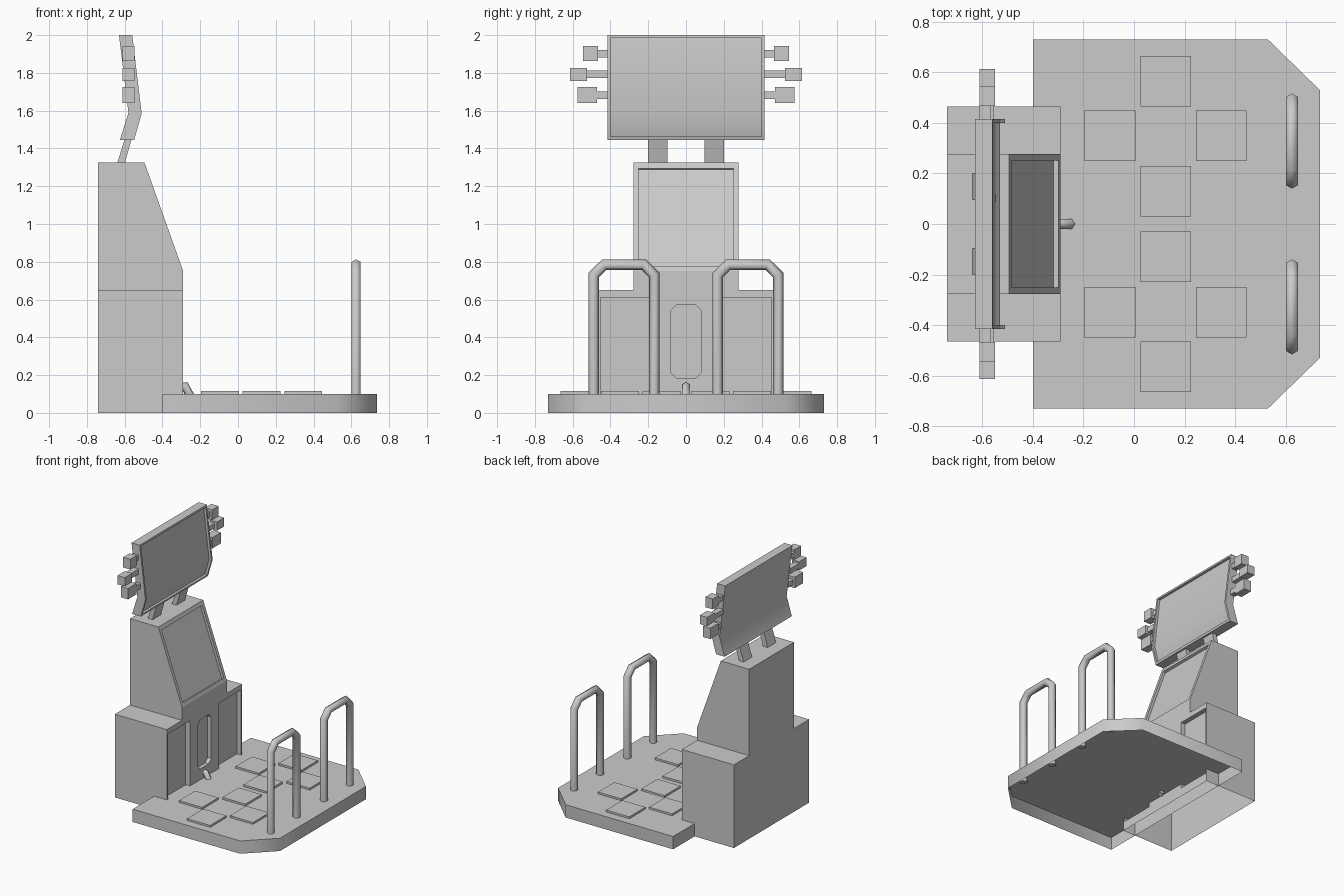
import bpy, bmesh, math
from mathutils import Vector

if "Cube" in bpy.data.objects:
    bpy.data.objects.remove(bpy.data.objects["Cube"])

MAP = {'x': lambda u, v, a: (a, u, v),
       'y': lambda u, v, a: (u, a, v),
       'z': lambda u, v, a: (u, v, a)}


def finish(name, bm, angle=50):
    bmesh.ops.recalc_face_normals(bm, faces=bm.faces)
    me = bpy.data.meshes.new(name)
    bm.to_mesh(me)
    bm.free()
    ob = bpy.data.objects.new(name, me)
    bpy.context.collection.objects.link(ob)
    smooth(ob, angle)
    return ob


def smooth(ob, angle):
    bpy.ops.object.select_all(action='DESELECT')
    ob.select_set(True)
    bpy.context.view_layer.objects.active = ob
    bpy.ops.object.shade_smooth_by_angle(angle=math.radians(angle))


def prism(name, pts, axis, a, b):
    """Extrude a 2D outline along an axis from a to b."""
    bm = bmesh.new()
    lo = [bm.verts.new(MAP[axis](u, v, a)) for u, v in pts]
    hi = [bm.verts.new(MAP[axis](u, v, b)) for u, v in pts]
    bm.faces.new(lo)
    bm.faces.new(hi)
    n = len(pts)
    for i in range(n):
        j = (i + 1) % n
        bm.faces.new((lo[i], lo[j], hi[j], hi[i]))
    return finish(name, bm)


def rect(u0, u1, v0, v1):
    return [(u0, v0), (u1, v0), (u1, v1), (u0, v1)]


def tube(name, path, axis, a, r, sides=6):
    """Sweep a polygon section along a planar path with mitred corners."""
    bm = bmesh.new()
    P = [Vector(p) for p in path]
    rings = []
    for i, p in enumerate(P):
        d0 = (p - P[i - 1]).normalized() if i else (P[1] - p).normalized()
        d1 = (P[i + 1] - p).normalized() if i < len(P) - 1 else d0
        t = (d0 + d1).normalized()
        n = Vector((-t.y, t.x)) / t.dot(d1)
        ring = []
        for k in range(sides):
            w = 2 * math.pi * k / sides
            q = p + n * r * math.cos(w)
            ring.append(bm.verts.new(MAP[axis](q.x, q.y, a + r * math.sin(w))))
        rings.append(ring)
    for A, B in zip(rings, rings[1:]):
        for k in range(sides):
            m = (k + 1) % sides
            bm.faces.new((A[k], A[m], B[m], B[k]))
    bm.faces.new(rings[0])
    bm.faces.new(rings[-1])
    return finish(name, bm, 65)


def cut(ob, cutter):
    m = ob.modifiers.new("cut", 'BOOLEAN')
    m.operation = 'DIFFERENCE'
    m.solver = 'EXACT'
    m.object = cutter
    cutter.hide_render = True
    bpy.context.view_layer.objects.active = ob
    bpy.ops.object.modifier_apply(modifier=m.name)
    bpy.data.objects.remove(cutter)


def open_bottom(ob):
    """Remove the downward faces at the lowest level, leaving a shell."""
    bm = bmesh.new()
    bm.from_mesh(ob.data)
    z0 = min(v.co.z for v in bm.verts)
    low = [f for f in bm.faces if all(v.co.z < z0 + 1e-4 for v in f.verts)]
    bmesh.ops.delete(bm, geom=low, context='FACES_ONLY')
    bm.to_mesh(ob.data)
    bm.free()


# Dance platform with chamfered outer corners, open underneath
open_bottom(prism("platform", [(-.40, -.73), (.53, -.73), (.735, -.53), (.735, .53),
                               (.53, .73), (-.40, .73)], 'z', 0, .10))

# Step pads
pads = [(.125, s * y) for s in (-1, 1) for y in (.13, .565)]
pads += [(x, s * .35) for s in (-1, 1) for x in (-.095, .345)]
for i, (x, y) in enumerate(pads):
    open_bottom(prism(f"step_pad_{i}", rect(x - .1, x + .1, y - .1, y + .1), 'z', .10, .115))

# Hand rails
for s, side in ((-1, "left"), (1, "right")):
    path = [(.488, .07), (.488, .73), (.432, .785), (.224, .785), (.168, .73), (.168, .07)]
    tube(f"hand_rail_{side}", [(s * y, z) for y, z in path], 'x', .625, .028)

# Cabinet: stepped outline with a sloping front
cab = prism("cabinet", [(-.465, 0), (.465, 0), (.465, .65), (.277, .65), (.277, 1.325),
                        (-.277, 1.325), (-.277, .65), (-.465, .65)], 'x', -.74, -.29)
S0, S1 = Vector((-.29, .75)), Vector((-.495, 1.325))
d = (S1 - S0).normalized()
nrm = Vector((d.y, -d.x))
cut(cab, prism("slope_cutter", [S0, S0 + nrm * .5, S1 + d * .1 + nrm * .5, S1 + d * .1],
               'y', -.6, .6))

# Recessed sloping panel
a, b = S0 + d * .027, S1 - d * .032
cut(cab, prism("slope_panel_cutter", [a - nrm * .02, a + nrm * .1, b + nrm * .1, b - nrm * .02],
               'y', -.252, .252))

# Recessed speaker panels and central slot
for s in (-1, 1):
    cut(cab, prism("speaker_cutter", rect(*sorted((s * .18, s * .453)), .07, .61),
                   'x', -.327, -.2))
c = .03
cut(cab, prism("slot_cutter", [(-.082 + c, .185), (.082 - c, .185), (.082, .185 + c),
                               (.082, .57 - c), (.082 - c, .57), (-.082 + c, .57),
                               (-.082, .57 - c), (-.082, .185 + c)], 'x', -.32, -.2))
open_bottom(cab)
smooth(cab, 40)

# Cable bend where the platform joins the cabinet
tube("cable", [(-.32, .14), (-.28, .14), (-.247, .08)], 'y', 0, .022)

# Bent monitor with a recessed screen
mon = prism("monitor", [(-.63, 2.0), (-.56, 2.0), (-.51, 1.585), (-.55, 1.445),
                        (-.625, 1.445), (-.58, 1.59)], 'y', -.415, .415)
cut(mon, prism("screen_cutter", [(-.578, 1.985), (-.40, 1.985), (-.40, 1.462),
                                 (-.565, 1.462), (-.53, 1.587)], 'y', -.40, .40))
smooth(mon, 35)

# Monitor brackets
for s, side in ((-1, "left"), (1, "right")):
    prism(f"monitor_bracket_{side}", [(-.64, 1.32), (-.60, 1.32), (-.563, 1.45), (-.60, 1.45)],
          'y', s * .097, s * .20)

# Side lamps on short arms: y0, y1, z0, z1, arm z0, arm z1
lamps = {"top": (.466, .545, 1.862, 1.942, 1.882, 1.922),
         "middle": (.524, .614, 1.757, 1.825, 1.772, 1.812),
         "bottom": (.470, .577, 1.640, 1.725, 1.662, 1.702)}
lamps["bottom"] = (.470, .574, 1.640, 1.725, 1.662, 1.702)
for key, (y0, y1, z0, z1, a0, a1) in lamps.items():
    for s, side in ((-1, "left"), (1, "right")):
        prism(f"lamp_{key}_{side}", rect(-.612, -.549, z0, z1), 'y', s * y0, s * y1)
        x = -.59 if key != "bottom" else -.575
        prism(f"lamp_arm_{key}_{side}", rect(x - .022, x + .022, a0, a1), 'y', s * .41, s * y0)
